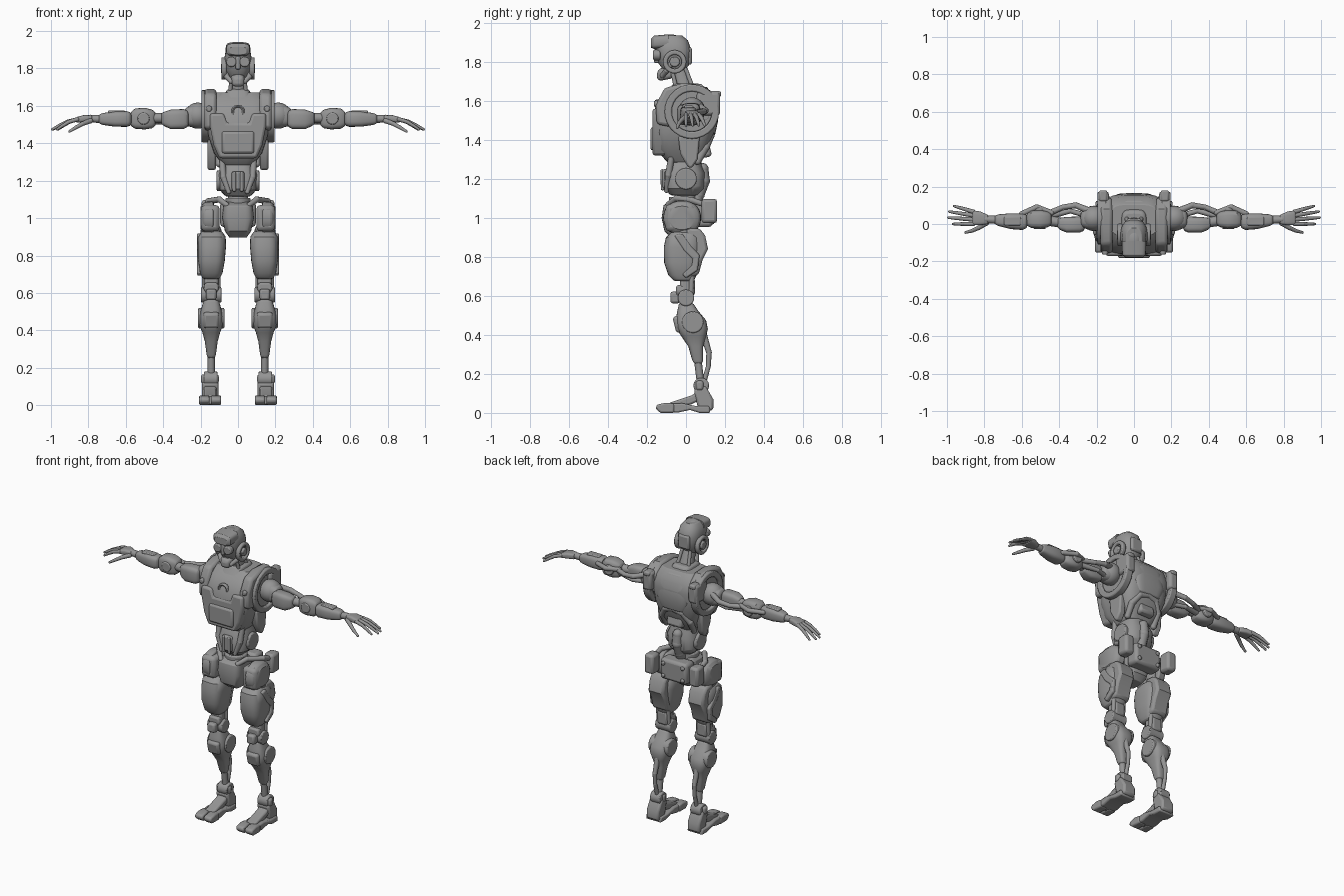
import bpy, bmesh, math
from mathutils import Vector, Matrix

if "Cube" in bpy.data.objects:
    bpy.data.objects.remove(bpy.data.objects["Cube"])

GREY = (0.3, 0.3, 0.3, 1)
metal = bpy.data.materials.new("grey metal")
metal.use_nodes = True
metal.diffuse_color = GREY
metal.node_tree.nodes["Principled BSDF"].inputs["Base Color"].default_value = GREY
parts = []


def finish(name, bm, bevel=0.0, mirror=False):
    bmesh.ops.remove_doubles(bm, verts=bm.verts, dist=1e-5)
    bmesh.ops.recalc_face_normals(bm, faces=bm.faces)
    me = bpy.data.meshes.new(name)
    bm.to_mesh(me)
    bm.free()
    me.materials.append(metal)
    ob = bpy.data.objects.new(name, me)
    bpy.context.collection.objects.link(ob)
    if bevel:
        m = ob.modifiers.new("bevel", 'BEVEL')
        m.width, m.segments, m.limit_method = bevel, 2, 'ANGLE'
        m.angle_limit = math.radians(40)
    if mirror:
        ob.modifiers.new("mirror", 'MIRROR').use_mirror_merge = False
    parts.append(ob)


def box(name, c, s, bevel=0.01, mirror=False, rot=(0, 0, 0)):
    bm = bmesh.new()
    r = Matrix.Rotation(rot[2], 4, 'Z') @ Matrix.Rotation(rot[1], 4, 'Y') @ Matrix.Rotation(rot[0], 4, 'X')
    bmesh.ops.create_cube(bm, size=1, matrix=Matrix.Translation(c) @ r @ Matrix.Diagonal((*s, 1)))
    finish(name, bm, bevel, mirror)


def ball(name, c, r, mirror=False):
    bm = bmesh.new()
    bmesh.ops.create_uvsphere(bm, u_segments=20, v_segments=12, radius=1,
                              matrix=Matrix.Translation(c) @ Matrix.Diagonal((*r, 1)))
    finish(name, bm, 0, mirror)


def loft(name, axis, secs, p=3.0, bevel=0.01, mirror=False, n=28):
    """Superellipse sections (x, y, z, half width, half depth) along an axis."""
    bm = bmesh.new()
    u, v = {'Z': (0, 1), 'X': (1, 2), 'Y': (0, 2)}[axis]
    rings = []
    for *c, a, b in secs:
        ring = []
        for i in range(n):
            t = 2 * math.pi * i / n
            q = list(c)
            q[u] += a * math.copysign(abs(math.cos(t)) ** (2 / p), math.cos(t))
            q[v] += b * math.copysign(abs(math.sin(t)) ** (2 / p), math.sin(t))
            ring.append(bm.verts.new(q))
        rings.append(ring)
    for r0, r1 in zip(rings, rings[1:]):
        for i in range(n):
            bm.faces.new((r0[i], r0[(i + 1) % n], r1[(i + 1) % n], r1[i]))
    bm.faces.new(rings[0])
    bm.faces.new(rings[-1])
    finish(name, bm, bevel, mirror)


def lathe(name, c, axis, prof, closed=False, mirror=False, bevel=0.004, n=28):
    """Profile of (radius, height) turned about an axis through c."""
    bm = bmesh.new()
    turn = Vector((0, 0, 1)).rotation_difference(Vector(axis)).to_matrix()
    rows = [[bm.verts.new(Vector(c) + turn @ Vector((r * math.cos(2 * math.pi * i / n),
             r * math.sin(2 * math.pi * i / n), h))) for i in range(n)] for r, h in prof]
    for k in range(len(rows) if closed else len(rows) - 1):
        a, b = rows[k], rows[(k + 1) % len(rows)]
        for i in range(n):
            bm.faces.new((a[i], a[(i + 1) % n], b[(i + 1) % n], b[i]))
    finish(name, bm, bevel, mirror)


def disc(name, c, axis, r, h, mirror=False, bevel=0.006):
    lathe(name, c, axis, [(0, -h), (r, -h), (r, h), (0, h)], False, mirror, bevel)


def ring(name, c, axis, r0, r1, h, mirror=False):
    lathe(name, c, axis, [(r0, -h), (r1, -h), (r1, h), (r0, h)], True, mirror, 0.007)


def prism(name, axis, pts, lo, hi, bevel=0.01, mirror=False):
    """Outline extruded along X (points are y, z) or along Y (points are x, z)."""
    bm = bmesh.new()
    place = (lambda a, b, d: (d, a, b)) if axis == 'X' else (lambda a, b, d: (a, d, b))
    f, k = ([bm.verts.new(place(a, b, d)) for a, b in pts] for d in (lo, hi))
    bm.faces.new(f)
    bm.faces.new(k)
    for i in range(len(pts)):
        j = (i + 1) % len(pts)
        bm.faces.new((f[i], f[j], k[j], k[i]))
    finish(name, bm, bevel, mirror)


def rods(name, chains, mirror=False):
    """Round bars through points (x, y, z, radius) with ball joints."""
    bm = bmesh.new()
    for ch in chains:
        for *q, r in ch:
            bmesh.ops.create_uvsphere(bm, u_segments=12, v_segments=8, radius=r * 1.04, matrix=Matrix.Translation(q))
        for p0, p1 in zip(ch, ch[1:]):
            a, b = Vector(p0[:3]), Vector(p1[:3])
            m = Matrix.Translation((a + b) / 2) @ (b - a).to_track_quat('Z', 'Y').to_matrix().to_4x4()
            bmesh.ops.create_cone(bm, cap_ends=True, segments=12, radius1=p0[3], radius2=p1[3],
                                  depth=(b - a).length, matrix=m)
    finish(name, bm, 0, mirror)


X, Y = (1, 0, 0), (0, 1, 0)

# Head
loft("skull", 'Z', [(0, -.06, 1.75, .045, .05), (0, -.06, 1.79, .068, .08), (0, -.065, 1.86, .072, .092),
                    (0, -.075, 1.91, .064, .085), (0, -.08, 1.935, .042, .06)], 2.5)
loft("brow_visor", 'Y', [(0, -.18, 1.895, .045, .022), (0, -.165, 1.9, .062, .034), (0, -.09, 1.905, .066, .036)], 3.5)
ball("crown", (0, -.085, 1.905), (.05, .07, .036))
disc("eye_lenses", (.036, -.15, 1.835), Y, .027, .018, True)
box("nose_bridge", (0, -.145, 1.83), (.026, .04, .07), .008)
loft("respirator", 'Y', [(0, -.148, 1.73, .022, .02), (0, -.13, 1.735, .034, .032), (0, -.07, 1.745, .042, .03)], 3)
rods("cheek_hoses", [[(.035, -.12, 1.73, .013), (.06, -.1, 1.755, .014), (.068, -.075, 1.79, .014)]], True)
ring("ear_rings", (.075, -.058, 1.8), X, .036, .06, .014, True)
disc("ear_caps", (.072, -.058, 1.8), X, .026, .02, True)
box("rear_head_plate", (0, .018, 1.83), (.08, .025, .09), .012)

# Neck and collar
loft("neck", 'Z', [(0, -.04, 1.77, .036, .04), (0, -.015, 1.7, .042, .045), (0, 0, 1.62, .055, .06)], 2.2)
rods("neck_struts", [[(.035, -.07, 1.75, .01), (.045, -.045, 1.64, .012)], [(.03, .0, 1.76, .01), (.045, .045, 1.64, .012)]], True)
loft("collar", 'Z', [(0, -.01, 1.6, .085, .12), (0, 0, 1.66, .072, .085), (0, 0, 1.69, .058, .065)], 4)

# Chest
loft("chest_shell", 'Z', [(0, -.01, 1.285, .085, .085), (0, -.02, 1.35, .13, .135), (0, -.012, 1.44, .16, .157),
                          (0, .0, 1.56, .172, .16), (0, .015, 1.63, .165, .128), (0, .02, 1.672, .125, .085)], 4)
prism("breast_plate", 'Y', [(-.15, 1.49), (-.13, 1.39), (-.1, 1.32), (.1, 1.32), (.13, 1.39), (.15, 1.49),
                            (.15, 1.56), (.075, 1.56), (.06, 1.51), (-.06, 1.51), (-.075, 1.56), (-.15, 1.56)], -.172, -.1, .014)
box("chest_screen", (0, -.166, 1.405), (.175, .034, .12), .014)
ring("chest_badge_ring", (0, -.148, 1.57), Y, .022, .036, .012)
prism("shoulder_straps", 'X', [(-.15, 1.48), (-.155, 1.58), (-.11, 1.665), (-.02, 1.69), (.08, 1.685), (.14, 1.63),
                               (.13, 1.5), (.0, 1.45)], .115, .18, .016, True)
disc("strap_bolts", (.155, -.152, 1.585), Y, .016, .012, True)
ring("shoulder_rings", (.172, .03, 1.545), X, .103, .14, .024, True)
disc("shoulder_sockets", (.165, .03, 1.545), X, .105, .014, True)
prism("side_fins", 'X', [(-.04, 1.42), (.07, 1.42), (.06, 1.3), (.03, 1.255), (.01, 1.26), (-.03, 1.33)], .118, .162, .01, True)

# Back
box("back_packs", (.165, .115, 1.585), (.062, .12, .12), .016, True)
box("pack_lids", (.165, .15, 1.635), (.045, .06, .03), .01, True)
loft("upper_back_plate", 'Z', [(0, .1, 1.43, .085, .05), (0, .105, 1.5, .115, .06), (0, .1, 1.6, .1, .055), (0, .08, 1.66, .07, .04)], 4)
rods("back_arch", [[(.1, .06, 1.29, .018), (.1, .1, 1.36, .02), (.06, .125, 1.42, .02), (0, .13, 1.435, .02)]], True)
box("lower_back_plate", (0, .1, 1.35), (.11, .05, .08), .015, rot=(.25, 0, 0))

# Abdomen and waist
loft("abdomen", 'Z', [(0, -.01, 1.115, .065, .07), (0, -.008, 1.15, .098, .1), (0, -.008, 1.23, .105, .105),
                      (0, -.005, 1.27, .088, .085), (0, 0, 1.33, .08, .075)], 2.8)
disc("abdomen_side_discs", (.098, .0, 1.2), X, .055, .016, True)
box("abdomen_front_plate", (0, -.108, 1.2), (.07, .03, .1), .012)
rods("abdomen_pistons", [[(.085, -.075, 1.31, .016), (.078, -.09, 1.22, .018), (.05, -.1, 1.14, .012)],
                         [(.02, -.122, 1.24, .009), (.02, -.12, 1.15, .009)]], True)
rods("tailbone", [[(0, .085, 1.25, .03), (0, .09, 1.19, .032), (0, .065, 1.12, .03), (0, .04, 1.06, .03)]])
loft("waist", 'Z', [(0, 0, 1.03, .06, .06), (0, 0, 1.14, .05, .05)], 2)

# Pelvis
loft("pelvis", 'Z', [(0, -.02, .895, .045, .05), (0, -.025, .93, .07, .085), (0, -.03, 1.0, .085, .095),
                     (0, -.03, 1.065, .08, .085), (0, -.02, 1.085, .06, .06)], 4)
ring("waist_collar", (0, -.02, 1.09), (0, 0, 1), .045, .068, .018)
box("pelvis_rear_pouch", (0, .09, 1.02), (.19, .09, .135), .018)
disc("pouch_bolts", (.07, .137, 1.06), Y, .013, .008, True)
disc("lower_pouch_bolts", (.07, .137, .98), Y, .013, .008, True)
box("hip_blocks", (.148, -.03, 1.0), (.1, .15, .14), .022, True)
loft("hip_domes", 'X', [(.13, -.02, 1.0, .098, .09), (.18, -.02, 1.0, .094, .086), (.2, -.02, 1.0, .065, .06)], 2.2, mirror=True)
box("hip_rear_pouches", (.162, .12, 1.035), (.065, .08, .125), .016, True)
rods("hip_straps", [[(.06, -.09, 1.07, .014), (.1, -.05, 1.1, .016), (.16, .03, 1.09, .016), (.165, .09, 1.07, .014)]], True)
disc("hip_swivels", (.145, -.01, .925), (0, 0, 1), .052, .03, True)

# Thighs
loft("thighs", 'Z', [(.14, -.01, .93, .055, .06), (.14, -.015, .9, .074, .088), (.14, -.018, .85, .076, .096),
                     (.142, -.022, .77, .071, .09), (.143, -.018, .705, .06, .072), (.143, -.01, .675, .045, .05)], 3, mirror=True)
prism("thigh_rear_armour", 'X', [(0, .95), (.07, .945), (.098, .91), (.113, .84), (.085, .785), (.065, .71), (.01, .69)],
      .088, .2, .014, True)
prism("thigh_side_ridges", 'X', [(-.06, .91), (-.02, .92), (.03, .85), (.07, .81), (.06, .73), (.0, .69), (-.02, .71),
                                (.03, .755), (.035, .79), (-.01, .83)], .19, .219, .008, True)
box("lower_thigh_blocks", (.143, .008, .645), (.075, .075, .09), .014, True)
rods("thigh_pistons", [[(.108, .03, .7, .014), (.106, .025, .6, .012)], [(.18, .03, .7, .014), (.18, .025, .6, .012)]], True)

# Knees and calves
disc("knee_axles", (.143, .0, .59), X, .042, .054, True)
box("knee_caps", (.143, -.055, .592), (.055, .05, .06), .012, True)
prism("knee_plates", 'Y', [(.108, .655), (.178, .655), (.185, .62), (.143, .565), (.101, .62)], -.05, .0, .01, True)
loft("calves", 'Z', [(.143, .0, .565, .04, .035), (.143, .01, .52, .052, .055), (.144, .025, .475, .064, .078),
                     (.144, .032, .43, .064, .08), (.143, .04, .39, .048, .062), (.143, .05, .34, .034, .038),
                     (.143, .06, .27, .025, .028), (.143, .062, .25, .018, .018)], 3, mirror=True)
disc("calf_side_discs", (.143, .035, .465), X, .055, .07, True)
box("shin_plates", (.143, -.04, .455), (.085, .04, .085), .014, True, rot=(.25, 0, 0))
rods("shin_bars", [[(.143, .055, .32, .02), (.143, .075, .15, .019)],
                   [(.143, .09, .4, .018), (.143, .118, .31, .014), (.143, .115, .24, .012), (.143, .09, .15, .013)]], True)

# Ankles and feet
disc("ankles", (.146, .078, .14), X, .04, .036, True)
box("ankle_guards", (.15, .07, .14), (.095, .04, .05), .012, True)
prism("heel_brackets", 'X', [(.04, .12), (.1, .14), (.14, .07), (.14, .015), (.1, .005), (.06, .03)], .105, .192, .012, True)
prism("foot_arches", 'X', [(-.09, .05), (.03, .09), (.075, .12), (.1, .08), (.03, .045), (-.06, .02)], .115, .183, .01, True)
prism("foot_soles", 'X', [(-.1, .045), (-.02, .05), (.05, .035), (.12, .035), (.125, 0), (.07, .0), (.02, .015), (-.04, .002), (-.1, .004)],
      .095, .205, .008, True)
for name, x0, x1 in (("inner_toes", .09, .145), ("outer_toes", .152, .208)):
    prism(name, 'X', [(-.155, .02), (-.15, .042), (-.105, .052), (-.06, .048), (-.06, 0), (-.13, 0)], x0, x1, .009, True)

# Shoulders and upper arms
ball("shoulder_balls", (.215, .03, 1.548), (.07, .068, .07), True)
loft("upper_arm_roots", 'X', [(.19, .03, 1.55, .055, .06), (.25, .028, 1.545, .056, .058), (.285, .025, 1.54, .04, .045)], 2.6, mirror=True)
loft("upper_arms", 'X', [(.265, .0, 1.53, .035, .04), (.29, -.003, 1.53, .043, .053), (.36, -.004, 1.528, .042, .052),
                         (.39, .0, 1.53, .034, .04), (.41, .005, 1.532, .025, .03)], 3.5, mirror=True)
rods("upper_arm_trusses", [[(.24, .07, 1.57, .018), (.31, .1, 1.55, .016), (.38, .09, 1.54, .014), (.46, .055, 1.54, .016)],
                           [(.27, .05, 1.51, .014), (.34, .07, 1.51, .013), (.46, .04, 1.52, .018)]], True)
rods("elbow_links", [[(.38, .005, 1.535, .026), (.47, .02, 1.535, .028)]], True)

# Elbows and forearms
loft("elbows", 'X', [(.44, .025, 1.53, .028, .035), (.46, .025, 1.53, .042, .05), (.5, .025, 1.532, .05, .058),
                     (.55, .025, 1.532, .046, .054), (.575, .022, 1.53, .03, .036)], 3.5, mirror=True)
disc("elbow_pivots", (.505, .03, 1.532), Y, .032, .058, True)
rods("elbow_rear_bars", [[(.44, .06, 1.545, .014), (.52, .09, 1.545, .015), (.6, .055, 1.54, .014)]], True)
loft("forearms", 'X', [(.57, .015, 1.53, .034, .034), (.595, .012, 1.53, .044, .042), (.66, .015, 1.53, .042, .041),
                       (.72, .02, 1.53, .032, .032), (.745, .022, 1.53, .024, .024)], 3, mirror=True)
box("forearm_plates", (.65, .015, 1.568), (.09, .045, .016), .006, True)
rods("wrists", [[(.73, .022, 1.53, .022), (.79, .025, 1.532, .02)]], True)

# Hands
loft("palms", 'X', [(.78, .025, 1.53, .024, .018), (.82, .03, 1.532, .036, .02), (.865, .034, 1.525, .04, .015)], 3.5, .006, True)
fingers = []
for y0, y1, x1 in ((.0, .0, .975), (.024, .034, 1.0), (.046, .066, .995), (.066, .096, .97)):
    step = lambda t, z, r: (.86 + (x1 - .008 - .86) * t, y0 + (y1 - y0) * t, z, r)
    fingers.append([step(0, 1.528, .0115), step(.4, 1.515, .0105), step(.72, 1.495, .009), step(1, 1.475, .0065)])
rods("fingers", fingers, True)
rods("thumbs", [[(.79, .005, 1.52, .014), (.83, -.02, 1.505, .012), (.865, -.036, 1.485, .01), (.9, -.045, 1.464, .007)]], True)

# Smooth shading with sharp edges kept
bpy.ops.object.select_all(action='DESELECT')
for ob in parts:
    ob.select_set(True)
bpy.context.view_layer.objects.active = parts[0]
bpy.ops.object.shade_smooth_by_angle(angle=math.radians(35))
